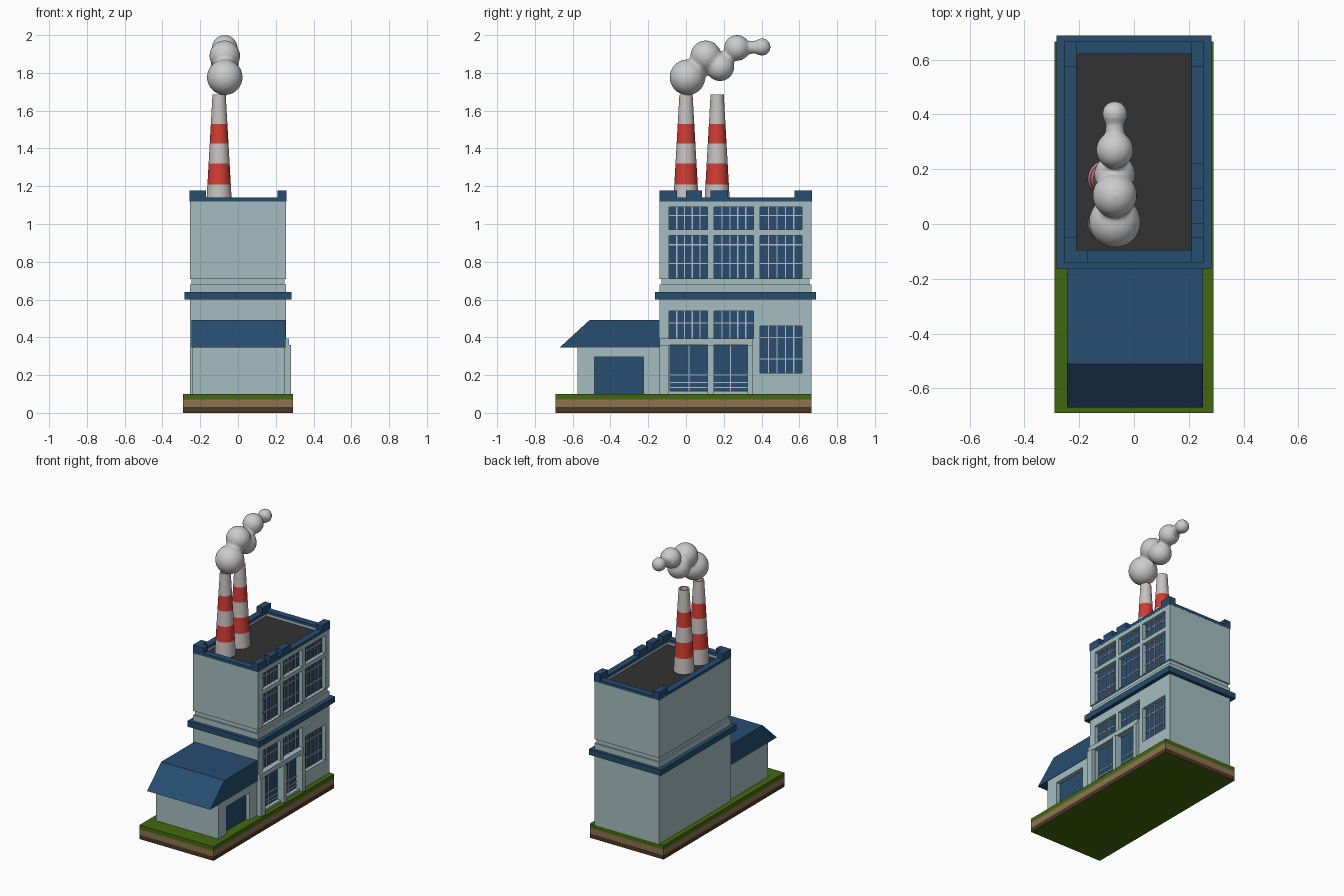
import bpy, bmesh
from mathutils import Matrix, Vector

if "Cube" in bpy.data.objects:
    bpy.data.objects.remove(bpy.data.objects["Cube"])


def material(name, r, g, b):
    m = bpy.data.materials.new(name)
    m.diffuse_color = [((c / 255 + 0.055) / 1.055) ** 2.4 if c > 10 else c / 3300 for c in (r, g, b)] + [1]
    m.use_nodes = True
    m.node_tree.nodes["Principled BSDF"].inputs["Base Color"].default_value = m.diffuse_color
    return m


WALL = material("pale_wall", 165, 190, 193)
NAVY = material("navy", 38, 77, 112)
DECK = material("roof_dark", 50, 50, 50)
GRASS = material("grass", 66, 105, 14)
TAN = material("tan_soil", 140, 115, 78)
BROWN = material("brown_soil", 75, 55, 36)
RED = material("red_stripe", 212, 60, 50)
WHITE = material("white_stripe", 200, 195, 193)
BAR = material("window_bar", 185, 188, 208)


def finish(name, bm, *mats):
    me = bpy.data.meshes.new(name)
    bm.to_mesh(me)
    bm.free()
    for m in mats:
        me.materials.append(m)
    ob = bpy.data.objects.new(name, me)
    bpy.context.collection.objects.link(ob)
    return ob


def boxes(name, bounds, *mats):
    """One object made of boxes (x0, x1, y0, y1, z0, z1)."""
    bm = bmesh.new()
    for x0, x1, y0, y1, z0, z1 in bounds:
        mid = Vector((x0 + x1, y0 + y1, z0 + z1)) / 2
        size = Matrix.Diagonal((x1 - x0, y1 - y0, z1 - z0, 1))
        bmesh.ops.create_cube(bm, size=1, matrix=Matrix.Translation(mid) @ size)
    return finish(name, bm, *mats)


def ring(name, x0, x1, y0, y1, z0, z1, w, mat):
    return boxes(name, [(x0, x1, y0, y0 + w, z0, z1), (x0, x1, y1 - w, y1, z0, z1),
                        (x0, x0 + w, y0 + w, y1 - w, z0, z1), (x1 - w, x1, y0 + w, y1 - w, z0, z1)], mat)


def cut(ob, bounds):
    cutter = boxes("cutter", bounds)
    cutter.hide_render = True
    mod = ob.modifiers.new("openings", 'BOOLEAN')
    mod.object, mod.operation, mod.solver = cutter, 'DIFFERENCE', 'EXACT'
    bpy.context.view_layer.objects.active = ob
    bpy.ops.object.modifier_apply(modifier=mod.name)
    bpy.data.objects.remove(cutter)


# Ground slab in three layers, with a green underside
boxes("grass_layer", [(-.29, .29, -.69, .665, .07, .1)], GRASS)
boxes("soil_layer", [(-.29, .29, -.69, .665, .03, .07)], TAN)
base = boxes("bottom_layer", [(-.29, .29, -.69, .665, 0, .03)], BROWN, GRASS)
for p in base.data.polygons:
    if p.normal.z < -.5:
        p.material_index = 1

# Main building walls
X, Y0, Y1 = .255, -.14, .665
lower = boxes("lower_walls", [(-X, X, Y0, Y1, .1, .68)], WALL)
boxes("wall_groove", [(-X + .01, X - .01, Y0 + .01, Y1 - .01, .68, .71)], WALL)
upper = boxes("upper_walls", [(-X, X, Y0, Y1, .71, 1.1)], WALL)
boxes("cornice", [(-.282, .282, -.165, .687, .6, .64)], NAVY)

# Windows: (y0, y1, z0, z1, vertical bars, horizontal bar heights)
cols = [(-.09, .115), (.148, .358), (.392, .615)]
up_win = [(a, b, .97, 1.09, 4, [1.045]) for a, b in cols] + \
         [(a, b, .715, .94, 4, [.79, .89]) for a, b in cols]
low_win = [(a, b, .395, .54, 4, [.475]) for a, b in cols[:2]] + \
          [(.392, .615, .21, .46, 4, [.285, .4])]
doors = [(-.085, .115, .115, .36, 1, [.135, .16, .2]), (.148, .325, .115, .36, 1, [.135, .16, .2])]
G = .225  # glass plane


def opening(w):
    return (G, .4, w[0], w[1], w[2], w[3])


cut(upper, [opening(w) for w in up_win])
cut(lower, [opening(w) for w in low_win + [(a, b, c, .358, n, h) for a, b, c, _, n, h in doors]])

panes, bars = [], []
for y0, y1, z0, z1, n, hs in up_win + low_win + doors:
    panes.append((G - .005, G + .004, y0, y1, z0, z1))
    for i in range(1, n + 1):
        y = y0 + (y1 - y0) * i / (n + 1)
        bars.append((G, G + .01, y - .003, y + .003, z0, z1))
    bars += [(G, G + .009, y0, y1, z - .003, z + .003) for z in hs]
boxes("window_glass", panes, NAVY)
boxes("window_bars", bars, BAR)

# Entrance surround
boxes("door_posts", [(X - .01, .28, a, b, .1, .36) for a, b in ((-.14, -.09), (.115, .148), (.325, .355))], WALL)
boxes("door_lintel", [(X - .01, .27, -.14, .355, .36, .395)], WALL)

# Roof deck, parapet and raised parapet blocks
boxes("roof_deck", [(-.22, .22, -.1, .63, 1.095, 1.104)], DECK)
ring("parapet_wall", -X, X, Y0, Y1, 1.1, 1.12, .045, WALL)
ring("parapet_cap", -X - .001, X + .001, Y0 - .001, Y1 + .001, 1.12, 1.14, .046, NAVY)
A, B, T = X - .046, X + .001, 1.178
boxes("parapet_blocks", [
    (A, B, -.141, -.047, 1.13, T), (A, B, 0, .085, 1.13, T), (A, B, .13, .222, 1.13, T),
    (A, B, .575, .666, 1.13, T), (-B, -A, .575, .666, 1.13, T),
    (-B, -A, -.141, -.047, 1.13, T), (-A, -.17, -.141, -.095, 1.13, T)], NAVY)

# Front annex with a garage door and sloped roof
annex = boxes("annex_walls", [(-.242, .248, -.575, -.14, .1, .346)], WALL)
cut(annex, [(.215, .4, -.485, -.225, .05, .295)])
boxes("garage_door", [(.21, .22, -.485, -.225, .1, .295)], NAVY)
bm = bmesh.new()
f = bm.faces.new([bm.verts.new((-.245, y, z)) for y, z in
                  ((-.67, .345), (-.51, .492), (-.14, .492), (-.14, .345))])
ext = bmesh.ops.extrude_face_region(bm, geom=[f])
bmesh.ops.translate(bm, vec=(.496, 0, 0), verts=[v for v in ext["geom"] if isinstance(v, bmesh.types.BMVert)])
bmesh.ops.recalc_face_normals(bm, faces=bm.faces)
finish("annex_roof", bm, NAVY)


# Striped tapered chimneys with hollow tops
def chimney(name, cx, cy):
    prof = [(z, .068 - .033 * (z - 1.1) / .585) for z in (1.1, 1.21, 1.32, 1.425, 1.53, 1.685)]
    prof += [(1.685, .026), (1.58, .026)]
    bm = bmesh.new()
    n, rows = 32, []
    for z, r in prof:
        rows.append(bmesh.ops.create_circle(bm, segments=n, radius=r,
                                            matrix=Matrix.Translation((cx, cy, z)))["verts"])
    for i in range(len(rows) - 1):
        for j in range(n):
            k = (j + 1) % n
            face = bm.faces.new((rows[i][j], rows[i][k], rows[i + 1][k], rows[i + 1][j]))
            face.material_index = 1 if i in (1, 3) else 0
    bm.faces.new(rows[-1])
    bmesh.ops.recalc_face_normals(bm, faces=bm.faces)
    ob = finish(name, bm, WHITE, RED)
    bpy.ops.object.select_all(action='DESELECT')
    ob.select_set(True)
    bpy.context.view_layer.objects.active = ob
    bpy.ops.object.shade_smooth_by_angle()


chimney("front_chimney", -.1, 0)
chimney("rear_chimney", -.1, .165)

# Smoke plume: spheres melted together
bm = bmesh.new()
for y, z, r in ((.008, 1.777, .095), (.105, 1.89, .082), (.18, 1.832, .076),
                (.27, 1.932, .069), (.345, 1.935, .036), (.402, 1.937, .047)):
    bmesh.ops.create_uvsphere(bm, u_segments=32, v_segments=16, radius=r,
                              matrix=Matrix.Translation((-.07, y, z)))
smoke = finish("smoke", bm)
mod = smoke.modifiers.new("melt", 'REMESH')
mod.mode, mod.voxel_size, mod.use_smooth_shade = 'VOXEL', .009, True
mod = smoke.modifiers.new("soften", 'SMOOTH')
mod.factor, mod.iterations = .5, 8
